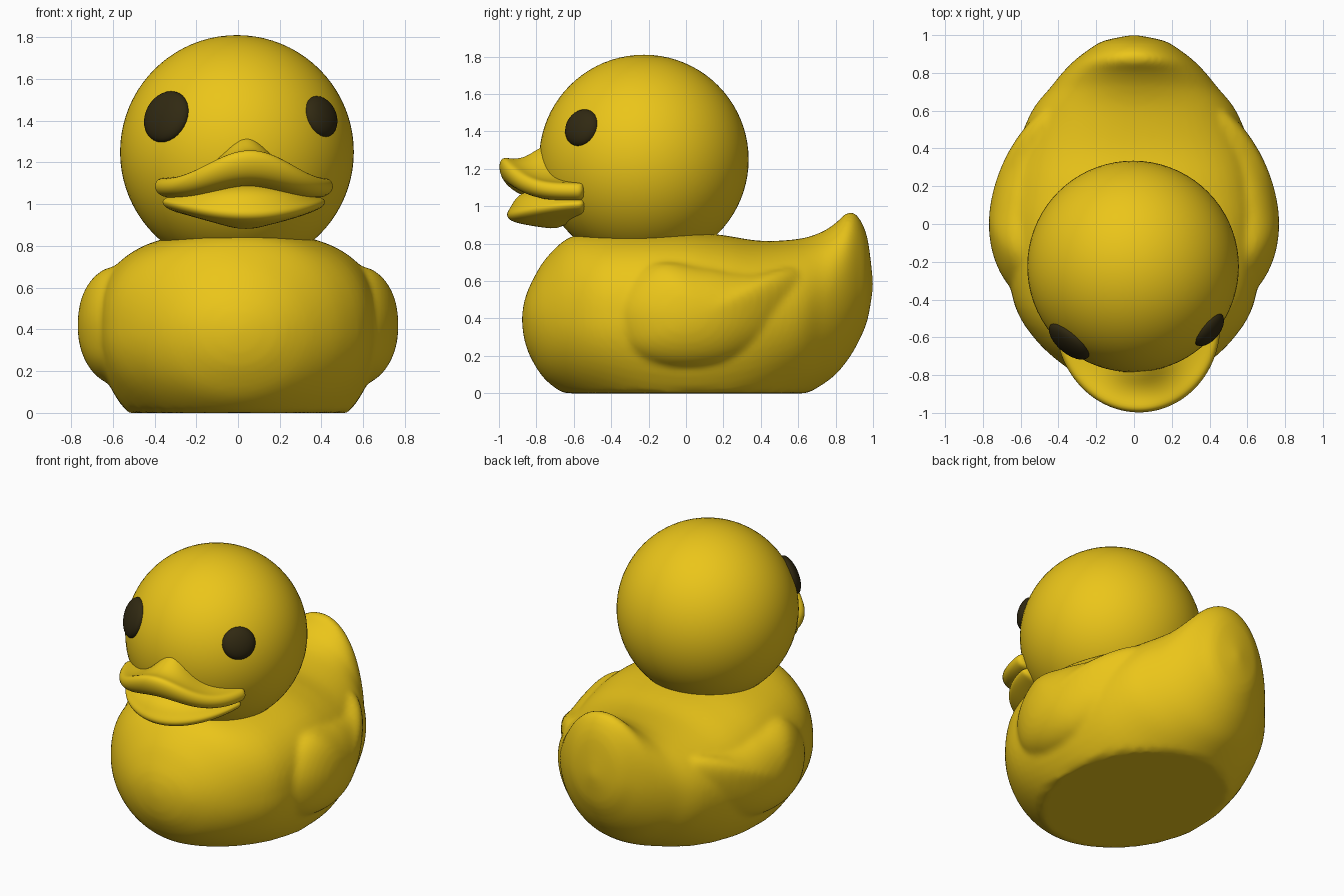
import bpy, bmesh, math
from math import sin, cos, pi, radians
from mathutils import Matrix, Vector

if "Cube" in bpy.data.objects:
    bpy.data.objects.remove(bpy.data.objects["Cube"])

HEAD = Matrix.Translation((-0.005, -0.225, 1.25)) @ Matrix.Rotation(radians(4.9), 4, 'Z')


def material(name, color):
    m = bpy.data.materials.new(name)
    m.diffuse_color = color
    m.use_nodes = True
    m.node_tree.nodes["Principled BSDF"].inputs["Base Color"].default_value = m.diffuse_color
    return m


YELLOW = material("yellow", (0.83, 0.56, 0.01, 1))
DARK = material("dark", (0.03, 0.022, 0.006, 1))


def finish(bm, name, mat, matrix=None):
    bmesh.ops.recalc_face_normals(bm, faces=bm.faces)
    if matrix:
        bm.transform(matrix)
    for f in bm.faces:
        f.smooth = True
    me = bpy.data.meshes.new(name)
    bm.to_mesh(me)
    bm.free()
    me.materials.append(mat)
    ob = bpy.data.objects.new(name, me)
    bpy.context.collection.objects.link(ob)
    return ob


def loft(bm, rings):
    rows = [[bm.verts.new(p) for p in r] for r in rings]
    n = len(rows[0])
    for a, b in zip(rows, rows[1:]):
        for i in range(n):
            j = (i + 1) % n
            bm.faces.new((a[i], a[j], b[j], b[i]))
    bm.faces.new(rows[0])
    bm.faces.new(rows[-1])


def smooth_rows(rows, steps, closed=False):
    """Catmull-Rom interpolation of rows of numbers."""
    n, out = len(rows), []
    get = (lambda i: rows[i % n]) if closed else (lambda i: rows[max(0, min(n - 1, i))])
    for i in range(n if closed else n - 1):
        for s in range(steps):
            t = s / steps
            out.append([0.5 * (2 * b + (c - a) * t + (2 * a - 5 * b + 4 * c - d) * t * t
                               + (3 * b - a - 3 * c + d) * t ** 3)
                        for a, b, c, d in zip(get(i - 1), get(i), get(i + 1), get(i + 2))])
    if not closed:
        out.append(rows[-1])
    return out


# Body sections along y: y, bottom z, widest z, top z, half width, roundness
body_rows = [
    (-.877, .38, .395, .41, .015, 2), (-.865, .29, .395, .49, .11, 2),
    (-.83, .19, .395, .585, .23, 2), (-.75, .07, .39, .72, .37, 2),
    (-.62, -.02, .39, .835, .515, 2.2), (-.45, -.10, .39, .86, .625, 2.5),
    (-.22, -.20, .39, .865, .67, 2.7), (0, -.24, .39, .865, .675, 2.7),
    (.2, -.22, .39, .845, .66, 2.5), (.4, -.15, .40, .815, .62, 2.3),
    (.6, -.03, .43, .825, .54, 2.1), (.72, .04, .48, .86, .445, 2),
    (.8, .10, .52, .91, .38, 2), (.866, .18, .55, .968, .315, 2),
    (.92, .27, .57, .945, .245, 2), (.97, .39, .58, .83, .16, 2),
    (1.0, .56, .58, .60, .015, 2)]


def body_ring(y, zb, zc, zt, w, e, n=64):
    ring = []
    for i in range(n):
        c, s = cos(2 * pi * i / n), sin(2 * pi * i / n)
        k, h = (e, zt - zc) if s > 0 else (2, zc - zb)
        x = math.copysign(abs(c) ** (2 / k), c) * w
        z = zc + math.copysign(abs(s) ** (2 / k), s) * h
        ring.append((x, y, max(z, 0)))
    return ring


bm = bmesh.new()
loft(bm, [body_ring(*r) for r in smooth_rows(body_rows, 4)])

# Wings: domed pads on both flanks, outline in (y, z)
wing_outline = smooth_rows([
    (-.33, .58), (-.15, .70), (.1, .675), (.35, .645), (.58, .675), (.66, .60),
    (.60, .44), (.45, .27), (.2, .15), (-.1, .14), (-.32, .23), (-.40, .42)], 5, True)
for side in (1, -1):
    rings = [[(side * .3, y, z) for y, z in wing_outline]]
    for k in range(13):
        t = cos(k / 12 * pi / 2 * .98)
        ring = []
        for y, z in wing_outline:
            py, pz = .08 + t * (y - .08), .42 + t * (z - .42)
            outer = .775 - .35 * (py + .1) ** 2
            ring.append((side * (outer - .2 * (1 - math.sqrt(1 - t * t))), py, pz))
        rings.append(ring)
    loft(bm, rings)
body = finish(bm, "body_with_wings", YELLOW)
# Fuse wings and body into one soft skin
rm = body.modifiers.new("fuse", 'REMESH')
rm.mode = 'VOXEL'
rm.voxel_size = .018
rm.use_smooth_shade = True
sm = body.modifiers.new("soften", 'SMOOTH')
sm.factor = .5
sm.iterations = 6

# Head
bm = bmesh.new()
bmesh.ops.create_uvsphere(bm, u_segments=72, v_segments=40, radius=.56)
finish(bm, "head", YELLOW, HEAD)

# Eyes: flattened domes, the left one larger
for name, side, r in (("left_eye", -1, .128), ("right_eye", 1, .103)):
    bm = bmesh.new()
    bmesh.ops.create_uvsphere(bm, u_segments=32, v_segments=20, radius=1)
    az, el = radians(45.4) * side, radians(18)
    d = Vector((sin(az) * cos(el), -cos(az) * cos(el), sin(el)))
    m = (HEAD @ Matrix.Translation(d * .545) @ d.to_track_quat('Z', 'Y').to_matrix().to_4x4()
         @ Matrix.Diagonal((r * 1.03, r, .055, 1)))
    finish(bm, name, DARK, m)


# Bill halves: a profile (reach, z) swept in a fan, blending centre to corner
def bill(name, centre, corner, power):
    bm = bmesh.new()
    rings = []
    for k in range(25):
        a = radians(-84 + 7 * k)
        w = cos(a) ** power
        ring = []
        for (u0, z0), (u1, z1) in zip(centre, corner):
            u, z = u0 * w + u1 * (1 - w), z0 * w + z1 * (1 - w)
            ring.append((.44 * u * sin(a), -.30 - .478 * u * cos(a), z - 1.25))
        rings.append(ring)
    loft(bm, rings)
    ob = finish(bm, name, YELLOW, HEAD)
    ob.modifiers.new("round", 'SUBSURF').levels = 2
    ob.modifiers["round"].render_levels = 2


bill("upper_bill",
     [(.2, 1.35), (.5, 1.335), (.68, 1.265), (.85, 1.25), (.97, 1.27), (1.01, 1.21),
      (.95, 1.13), (.8, 1.09), (.2, 1.07)],
     [(.2, 1.19), (.5, 1.17), (.68, 1.14), (.85, 1.125), (.97, 1.125), (1.01, 1.08),
      (.95, 1.04), (.8, 1.025), (.2, 1.02)], 5)
bill("lower_bill",
     [(.2, 1.12), (.6, 1.10), (.8, 1.06), (.87, .99), (.92, .96), (.89, .92),
      (.7, .90), (.5, .885), (.2, .87)],
     [(.2, 1.06), (.6, 1.06), (.8, 1.05), (.87, 1.03), (.92, 1.02), (.89, .985),
      (.7, .955), (.5, .94), (.2, .92)], 2)
